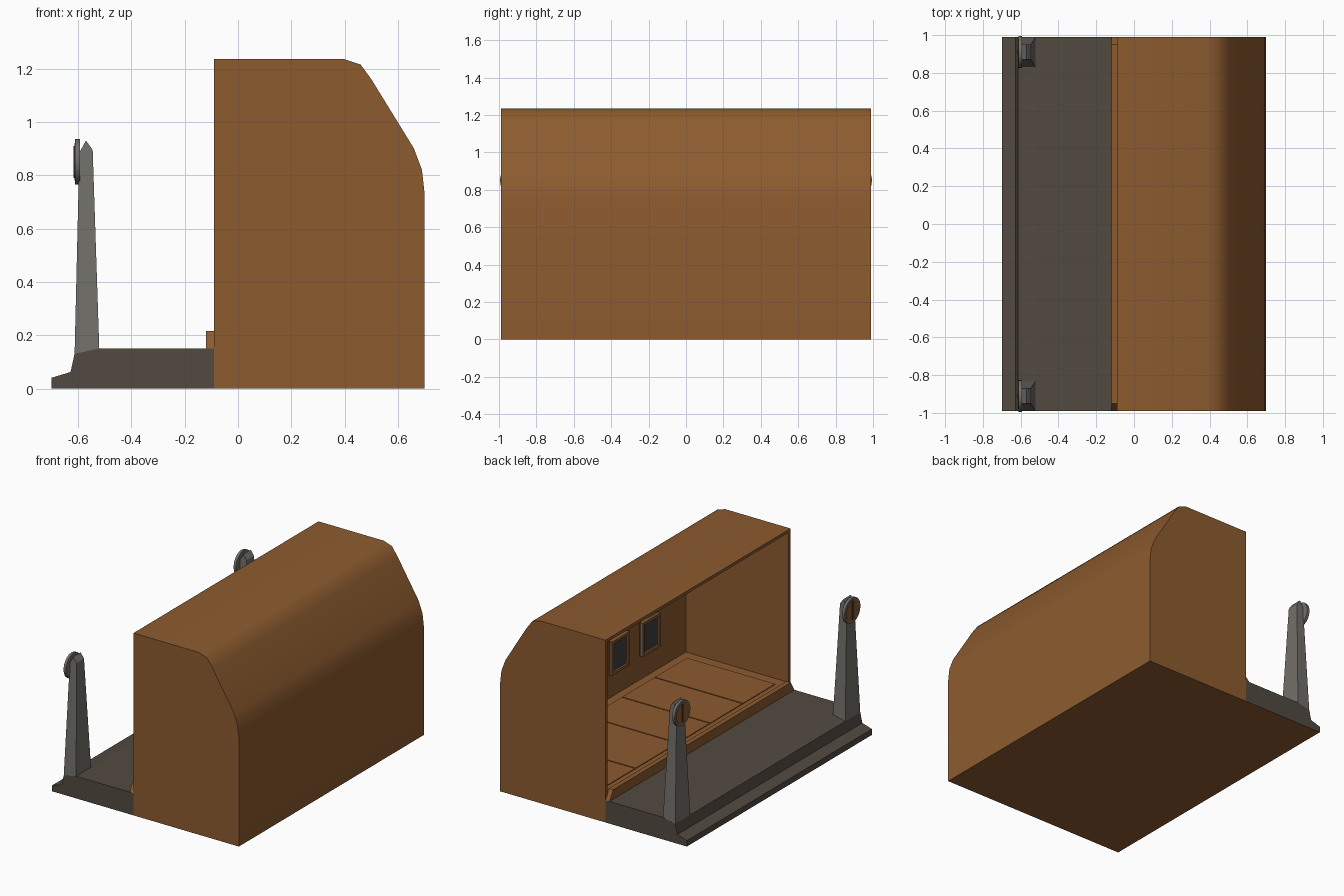
import bpy, bmesh, math
from mathutils import Matrix

if "Cube" in bpy.data.objects:
    bpy.data.objects.remove(bpy.data.objects["Cube"])


def material(name, rgb):
    m = bpy.data.materials.new(name)
    m.diffuse_color = (*rgb, 1)
    m.use_nodes = True
    m.node_tree.nodes["Principled BSDF"].inputs["Base Color"].default_value = m.diffuse_color
    return m


BROWN = material("rust_brown", (0.265, 0.105, 0.028))
DECK = material("dark_stone", (0.085, 0.068, 0.053))
GREY = material("post_grey", (0.17, 0.16, 0.145))
DARK = material("dark_pane", (0.05, 0.05, 0.052))


def finish(bm, name, *mats):
    bmesh.ops.recalc_face_normals(bm, faces=bm.faces[:])
    me = bpy.data.meshes.new(name)
    bm.to_mesh(me)
    bm.free()
    for m in mats:
        me.materials.append(m)
    ob = bpy.data.objects.new(name, me)
    bpy.context.collection.objects.link(ob)
    return ob


def prism(profile, y0, y1):
    """Extrude an xz outline along y."""
    bm = bmesh.new()
    f = bm.faces.new([bm.verts.new((x, y0, z)) for x, z in profile])
    ext = bmesh.ops.extrude_face_region(bm, geom=[f])["geom"]
    for v in ext:
        if isinstance(v, bmesh.types.BMVert):
            v.co.y = y1
    bmesh.ops.recalc_face_normals(bm, faces=bm.faces[:])
    return bm


def box(name, x0, x1, y0, y1, z0, z1, mat):
    return finish(prism([(x0, z0), (x1, z0), (x1, z1), (x0, z1)], y0, y1), name, mat)


def select(ob):
    bpy.ops.object.select_all(action='DESELECT')
    ob.select_set(True)
    bpy.context.view_layer.objects.active = ob


# Hollow housing, open towards -x
bm = prism([(-0.09, 0), (-0.09, 1.235), (0.40, 1.235), (0.46, 1.215), (0.50, 1.16),
            (0.66, 0.90), (0.69, 0.82), (0.70, 0.73), (0.70, 0)], -0.99, 0.99)
bmesh.ops.delete(bm, geom=[f for f in bm.faces if f.normal.x < -0.9], context='FACES_ONLY')
me = bpy.data.meshes.new("housing_shell")
bm.to_mesh(me)
bm.free()
me.materials.append(BROWN)
shell = bpy.data.objects.new("housing_shell", me)
bpy.context.collection.objects.link(shell)
select(shell)
mod = shell.modifiers.new("wall", 'SOLIDIFY')
mod.thickness = 0.02
mod.offset = -1
mod.use_even_offset = True
bpy.ops.object.modifier_apply(modifier=mod.name)
bpy.ops.object.shade_smooth_by_angle(angle=math.radians(40))

# Interior floor with thin planks
box("interior_floor", -0.089, 0.682, -0.972, 0.972, 0.02, 0.20, BROWN)
edges = [-0.90, -0.55, -0.20, 0.15, 0.60, 0.90]
for i, (a, b) in enumerate(zip(edges, edges[1:])):
    box(f"floor_plank_{i}", -0.04, 0.62, a + 0.004, b - 0.004, 0.199, 0.205, BROWN)

# Raised sill with sloping ends
bm = prism([(-0.12, 0.149), (-0.088, 0.149), (-0.088, 0.215), (-0.12, 0.215)], -0.99, 0.99)
for v in bm.verts:
    if v.co.z > 0.2:
        v.co.y *= 0.95 / 0.99
finish(bm, "door_sill", BROWN)

# Panels on the inner rear wall: frame bars around a dark pane
for i, y in enumerate((-0.57, -0.24, 0.24, 0.57)):
    w, h, z, t = 0.095, 0.115, 0.475, 0.018
    box(f"panel_pane_{i}", 0.668, 0.684, y - w, y + w, z - h, z + h, DARK)
    for s in (-1, 1):
        ys, zs = sorted((y + s * w, y + s * (w - t))), sorted((z + s * h, z + s * (h - t)))
        box(f"panel_side_{i}_{s}", 0.655, 0.684, *ys, z - h, z + h, BROWN)
        box(f"panel_rail_{i}_{s}", 0.655, 0.684, y - w, y + w, *zs, BROWN)

# Front deck with a stepped edge; underside is brown
bm = prism([(-0.70, 0), (-0.70, 0.04), (-0.628, 0.062), (-0.613, 0.13), (-0.52, 0.15),
            (-0.09, 0.15), (-0.09, 0)], -0.99, 0.99)
for f in bm.faces:
    if f.normal.z < -0.9:
        f.material_index = 1
finish(bm, "loading_deck", DECK, BROWN)


def disc(name, x0, x1, r, y, z, mat, sides=20):
    bm = bmesh.new()
    bmesh.ops.create_cone(bm, cap_ends=True, segments=sides, radius1=r, radius2=r, depth=x1 - x0,
                          matrix=Matrix.Translation(((x0 + x1) / 2, y, z)) @ Matrix.Rotation(math.pi / 2, 4, 'Y'))
    ob = finish(bm, name, mat)
    select(ob)
    bpy.ops.object.shade_smooth_by_angle(angle=math.radians(40))


# Tapered posts with round emblems facing outwards
for side, s in (("left", -1), ("right", 1)):
    yc = 0.91 * s
    bm = prism([(-0.613, 0.125), (-0.595, 0.885), (-0.57, 0.93), (-0.545, 0.895), (-0.52, 0.14)],
               yc - 0.08, yc + 0.08)
    for v in bm.verts:
        k = min(1, max(0, (v.co.z - 0.14) / 0.75))
        v.co.y = yc + (v.co.y - yc) * (1 - 0.5 * k)
    finish(bm, side + "_post", GREY)
    disc(side + "_disc_rim", -0.611, -0.593, 0.085, yc, 0.85, GREY)
    disc(side + "_disc_face", -0.614, -0.600, 0.070, yc, 0.85, BROWN)
    box(side + "_disc_bar", -0.617, -0.600, yc - 0.010, yc + 0.010, 0.79, 0.91, DARK)
